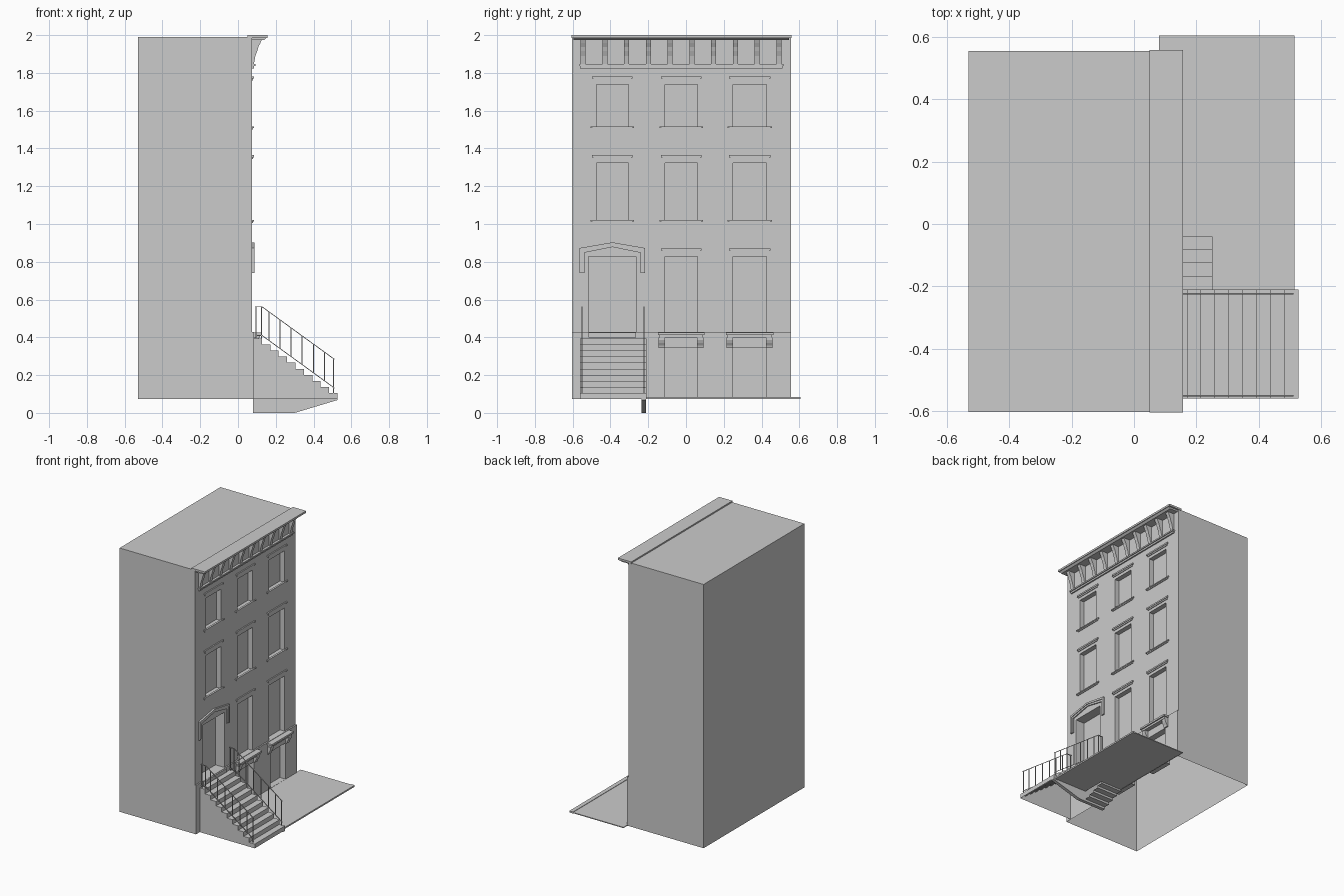
import bpy, bmesh, math

if "Cube" in bpy.data.objects:
    bpy.data.objects.remove(bpy.data.objects["Cube"])

def finish(name, bm):
    me = bpy.data.meshes.new(name)
    bm.to_mesh(me)
    bm.free()
    ob = bpy.data.objects.new(name, me)
    bpy.context.collection.objects.link(ob)
    return ob

def add_prism(bm, pts, lo, hi, axis='y'):
    """Extrude a closed profile: axis y takes (x, z) points, axis x takes (y, z) points."""
    at = (lambda p, d: (p[0], d, p[1])) if axis == 'y' else (lambda p, d: (d, p[0], p[1]))
    a = [bm.verts.new(at(p, lo)) for p in pts]
    b = [bm.verts.new(at(p, hi)) for p in pts]
    new = [bm.faces.new(a), bm.faces.new(b[::-1])]
    for i in range(len(pts)):
        j = (i + 1) % len(pts)
        new.append(bm.faces.new((a[i], b[i], b[j], a[j])))
    bmesh.ops.recalc_face_normals(bm, faces=new)

def add_box(bm, x0, x1, y0, y1, z0, z1):
    add_prism(bm, [(x0, z0), (x1, z0), (x1, z1), (x0, z1)], y0, y1)

def prism(name, *args):
    bm = bmesh.new()
    add_prism(bm, *args)
    return finish(name, bm)

def box(name, *args):
    bm = bmesh.new()
    add_box(bm, *args)
    return finish(name, bm)

def quad(bm, *pts):
    return bm.faces.new([bm.verts.new(p) for p in pts])

def facade(name, x, y0, y1, z0, z1, openings):
    """Wall sheet facing +x with recessed openings (ya, yb, za, zb, depth)."""
    bm = bmesh.new()
    ys = sorted({y0, y1, *(v for o in openings for v in o[:2])})
    zs = sorted({z0, z1, *(v for o in openings for v in o[2:4])})
    for a, b in zip(ys, ys[1:]):
        for c, d in zip(zs, zs[1:]):
            my, mz = (a + b) / 2, (c + d) / 2
            if not any(o[0] < my < o[1] and o[2] < mz < o[3] for o in openings):
                quad(bm, (x, a, c), (x, b, c), (x, b, d), (x, a, d))
    for a, b, c, d, depth in openings:
        r = x - depth
        quad(bm, (r, a, c), (r, b, c), (r, b, d), (r, a, d))
        quad(bm, (x, a, c), (r, a, c), (r, a, d), (x, a, d))
        quad(bm, (r, b, c), (x, b, c), (x, b, d), (r, b, d))
        quad(bm, (x, a, c), (x, b, c), (r, b, c), (r, a, c))
        quad(bm, (r, a, d), (r, b, d), (x, b, d), (x, a, d))
    bmesh.ops.remove_doubles(bm, verts=bm.verts, dist=1e-5)
    return finish(name, bm)

XB, XF, XL = -0.53, 0.075, 0.085       # back, upper facade, basement facade
Y0, Y1, ZB, ZR, ZS = -0.603, 0.555, 0.073, 1.99, 0.428

# Building shell: sides, back and roof, open underneath
bm = bmesh.new()
quad(bm, (XB, Y0, ZB), (XF, Y0, ZB), (XF, Y0, ZR), (XB, Y0, ZR))
quad(bm, (XF, Y1, ZB), (XB, Y1, ZB), (XB, Y1, ZR), (XF, Y1, ZR))
quad(bm, (XB, Y1, ZB), (XB, Y0, ZB), (XB, Y0, ZR), (XB, Y1, ZR))
quad(bm, (XB, Y0, ZR), (XF, Y0, ZR), (XF, Y1, ZR), (XB, Y1, ZR))
# Returns and ledge of the thicker basement wall
quad(bm, (XF, Y0, ZB), (XL, Y0, ZB), (XL, Y0, ZS), (XF, Y0, ZS))
quad(bm, (XL, Y1, ZB), (XF, Y1, ZB), (XF, Y1, ZS), (XL, Y1, ZS))
quad(bm, (XF, Y0, ZS), (XL, Y0, ZS), (XL, Y1, ZS), (XF, Y1, ZS))
finish("building_shell", bm)

# Street facade with recessed windows and door
cols = [(-0.475, -0.305), (-0.11, 0.06), (0.25, 0.425)]
floors = [(1.51, 1.738), (1.017, 1.322), (ZS, 0.828)]
upper = [(*c, *f, 0.035) for f in floors for c in cols if not (f[0] == ZS and c[0] < -0.4)]
facade("upper_facade", XF, Y0, Y1, ZS, ZR, upper + [(-0.515, -0.265, ZS, 0.828, 0.07)])
facade("basement_facade", XL, Y0, Y1, ZB, ZS,
       [(*c, 0.082, 0.345, 0.045) for c in cols[1:]])

# Window lintels, sills and basement hoods on brackets
lintels, sills, hoods, corbels = (bmesh.new() for _ in range(4))
for ya, yb, za, zb, _ in upper:
    top = zb + 0.042
    add_box(lintels, XF - .005, 0.084, ya - 0.022, yb + 0.022, top - 0.011, top)
    add_box(lintels, XF - .005, 0.080, ya - 0.014, yb + 0.014, top - 0.021, top - 0.011)
    if za > 0.5:
        add_box(sills, XF - .005, 0.084, ya - 0.03, yb + 0.03, za - 0.003, za + 0.005)
        add_box(sills, XF - .005, 0.080, ya - 0.02, yb + 0.02, za - 0.011, za - 0.003)
for ya, yb in cols[1:]:
    add_box(hoods, XF, 0.125, ya - 0.038, yb + 0.038, 0.412, 0.425)
    add_box(hoods, XF, 0.116, ya - 0.030, yb + 0.030, 0.398, 0.412)
    for yc in (ya - 0.018, yb + 0.016):
        add_prism(corbels, [(XF, 0.398), (0.112, 0.398), (0.112, 0.385), (0.106, 0.370),
                            (0.098, 0.358), (0.094, 0.343), (XF, 0.343)], yc - 0.017, yc + 0.017)
for n, b in (("window_lintels", lintels), ("window_sills", sills),
             ("basement_hoods", hoods), ("hood_brackets", corbels)):
    finish(n, b)

# Door surround: layered gable band with short legs
def gable(name, grow, inset, depth):
    yc, h = -0.39, 0.17 + grow
    i = h - inset
    prism(name, [(yc - h, 0.74), (yc - h, 0.87 + grow), (yc, 0.90 + grow), (yc + h, 0.87 + grow),
                 (yc + h, 0.74), (yc + i, 0.74), (yc + i, 0.87 + grow - inset),
                 (yc, 0.90 + grow - inset), (yc - i, 0.87 + grow - inset), (yc - i, 0.74)],
          XF - 0.005, depth, 'x')
gable("door_gable_outer", 0.003, 0.013, 0.088)
gable("door_gable_inner", -0.010, 0.012, 0.083)

# Roof cornice: stepped slab, lower moulding and a row of curved brackets
box("cornice_slab", 0.05, 0.157, -0.605, 0.558, 1.986, 2.0)
prism("cornice_bed", [(0.05, 1.986), (0.152, 1.986), (0.138, 1.974), (0.05, 1.974)], -0.595, 0.545)
box("cornice_moulding", 0.07, 0.092, -0.565, 0.515, 1.836, 1.846)
box("cornice_moulding_base", 0.07, 0.085, -0.56, 0.51, 1.824, 1.836)
bm = bmesh.new()
for k in range(10):
    y = -0.545 + k * 0.1152
    add_prism(bm, [(0.07, 1.974), (0.125, 1.974), (0.118, 1.957), (0.108, 1.938), (0.102, 1.915),
                   (0.092, 1.89), (0.084, 1.846), (0.07, 1.846)], y - 0.013, y + 0.013)
finish("cornice_brackets", bm)

# Stoop: ten steps with solid cheeks, open underneath
N, RUN, RISE = 10, 0.0445, 0.0323
prof = [(XL, ZB), (0.527, ZB)]
for k in range(N):
    z = 0.104 + k * RISE
    prof += [(0.527 - k * RUN, z), (0.527 - (k + 1) * RUN if k < N - 1 else XL, z)]
stoop = prism("stoop", prof, -0.56, -0.21)
bm = bmesh.new()
bm.from_mesh(stoop.data)
under = [f for f in bm.faces if all(v.co.z < ZB + 0.001 for v in f.verts)]
bmesh.ops.delete(bm, geom=under, context='FACES_ONLY')
bm.to_mesh(stoop.data)
bm.free()
box("door_sill", 0.004, 0.095, -0.515, -0.265, 0.40, 0.426)

# Iron railings either side of the stoop
T = 0.0025
def bar(bm, a, b, y):
    add_prism(bm, [(a[0], a[1] - T), (b[0], b[1] - T), (b[0], b[1] + T), (a[0], a[1] + T)], y - T, y + T)
def slope(x, z):
    return z - max(0, x - 0.127) * 0.726
for side, y in (("left", -0.55), ("right", -0.223)):
    bm = bmesh.new()
    for z in (0.562, 0.410):
        bar(bm, (0.090, z), (0.127, z), y)
        bar(bm, (0.127, z), (0.512, slope(0.512, z)), y)
    for x in (0.095, 0.125, 0.165, 0.222, 0.280, 0.340, 0.400, 0.458, 0.505):
        foot = slope(x, 0.41) - (0.03 if x in (0.095, 0.125, 0.505) else 0)
        add_box(bm, x - T, x + T, y - T, y + T, foot, slope(x, 0.562))
    finish(side + "_railing", bm)

# Pavement around the area-stair opening, with kerb
bm = bmesh.new()
add_box(bm, 0.25, 0.485, -0.21, 0.605, 0.075, 0.081)
add_box(bm, 0.08, 0.25, -0.04, 0.605, 0.075, 0.081)
finish("pavement", bm)
box("kerb", 0.485, 0.515, -0.21, 0.605, 0.073, 0.084)

# Steps down to the basement, folded sheet, with sloped cheek below the stoop
bm = bmesh.new()
y, z, xa, xb = -0.04, 0.078, 0.08, 0.25
for k in range(5):
    d = 0.0156
    quad(bm, (xa, y, z), (xa, y, z - d), (xb, y, z - d), (xb, y, z))
    z -= d
    w = 0.0425 if k < 4 else 0.025
    quad(bm, (xa, y, z), (xa, y - w, z), (xb, y - w, z), (xb, y, z))
    y -= w
finish("area_steps", bm)
prism("area_cheek", [(0.08, 0.0), (0.30, 0.0), (0.527, 0.068), (0.527, 0.075), (0.08, 0.075)],
      -0.235, -0.211)
